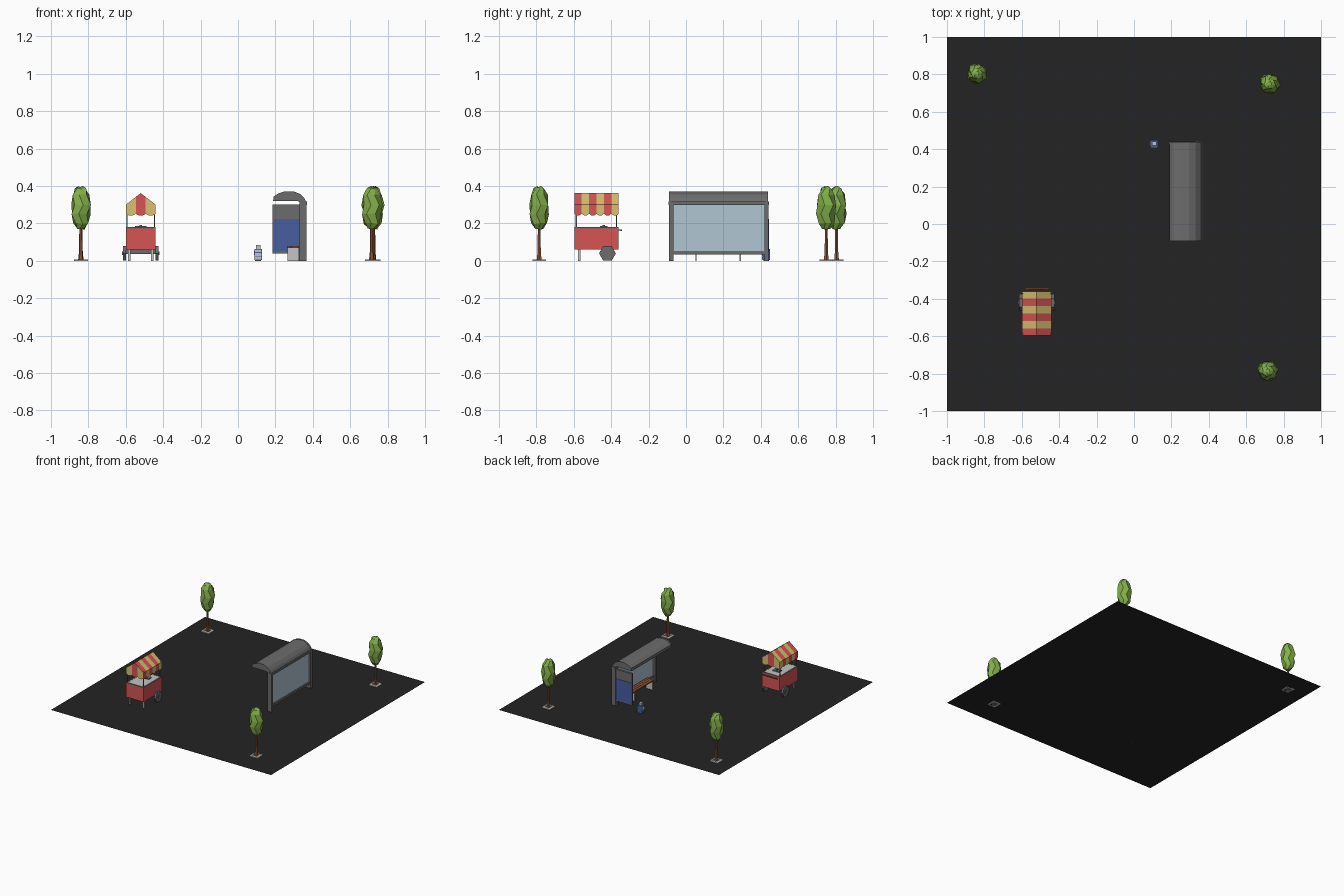
import bpy, bmesh, math, random
from mathutils import Matrix, Vector

if "Cube" in bpy.data.objects:
    bpy.data.objects.remove(bpy.data.objects["Cube"])


def mat(name, r, g, b):
    m = bpy.data.materials.new(name)
    m.diffuse_color = tuple((c / 255 / 12.92 if c < 11 else ((c / 255 + 0.055) / 1.055) ** 2.4)
                            for c in (r, g, b)) + (1,)
    m.use_nodes = True
    m.node_tree.nodes["Principled BSDF"].inputs["Base Color"].default_value = m.diffuse_color
    return m


ASPHALT = mat("asphalt", 36, 36, 36)
METAL = mat("grey metal", 108, 108, 108)
LIGHT = mat("light grey", 196, 196, 196)
GLASS = mat("pale glass", 176, 198, 210)
BLUE = mat("poster blue", 70, 94, 160)
RED = mat("cart red", 214, 84, 84)
YELLOW = mat("awning yellow", 218, 192, 112)
GREEN = mat("leaf green", 132, 176, 74)
BROWN = mat("wood brown", 150, 88, 52)


def make(name, verts, faces, mats, idx=None, fix=True):
    me = bpy.data.meshes.new(name)
    me.from_pydata([tuple(v) for v in verts], [], faces)
    for m in mats:
        me.materials.append(m)
    if idx:
        for p, i in zip(me.polygons, idx):
            p.material_index = i
    if fix:
        bm = bmesh.new()
        bm.from_mesh(me)
        bmesh.ops.recalc_face_normals(bm, faces=bm.faces)
        bm.to_mesh(me)
        bm.free()
    ob = bpy.data.objects.new(name, me)
    bpy.context.collection.objects.link(ob)
    return ob


def box(name, x0, x1, y0, y1, z0, z1, m):
    v = [(x, y, z) for x in (x0, x1) for y in (y0, y1) for z in (z0, z1)]
    f = [(0, 1, 3, 2), (4, 6, 7, 5), (0, 4, 5, 1), (2, 3, 7, 6), (0, 2, 6, 4), (1, 5, 7, 3)]
    return make(name, v, f, [m])


def loft(name, rings, m):
    """Closed skin through rings of equal length."""
    n = len(rings[0])
    v = [p for r in rings for p in r]
    f = [(k * n + i, k * n + (i + 1) % n, (k + 1) * n + (i + 1) % n, (k + 1) * n + i)
         for k in range(len(rings) - 1) for i in range(n)]
    f += [tuple(range(n))[::-1], tuple(range(len(v) - n, len(v)))]
    return make(name, v, f, [m])


def disc(cx, cy, z, r, n, turn=0):
    return [(cx + r * math.cos(turn + math.tau * i / n), cy + r * math.sin(turn + math.tau * i / n), z)
            for i in range(n)]


# ground
make("ground", [(-1, -1, 0), (1, -1, 0), (1, 1, 0), (-1, 1, 0)], [(0, 1, 2, 3)], [ASPHALT], fix=False)

# trees: pit frame, grate, flared trunk, faceted crown
CROWN = [(0.172, 0.022), (0.2, 0.043), (0.25, 0.053), (0.3, 0.056), (0.355, 0.047), (0.385, 0.03), (0.396, 0.012)]
for k, (tx, ty) in enumerate([(-0.84, 0.805), (0.725, 0.75), (0.715, -0.785)]):
    random.seed(4)
    s = 0.037
    for d in (-1, 1):
        a, b = sorted((d * s, d * (s - 0.014)))
        box("tree_pit_side", tx + a, tx + b, ty - s, ty + s, 0, 0.006, LIGHT)
        box("tree_pit_end", tx - s + 0.014, tx + s - 0.014, ty + a, ty + b, 0, 0.006, LIGHT)
    box("tree_grate", tx - 0.023, tx + 0.023, ty - 0.023, ty + 0.023, 0, 0.004, METAL)
    loft("trunk", [disc(tx, ty, z, r, 6) for z, r in ((0, 0.015), (0.05, 0.010), (0.2, 0.008))], BROWN)
    rings = []
    for i, (z, r) in enumerate(CROWN):
        ring = disc(tx, ty, z, r, 7, 0.45 * (i % 2) + 0.3 * k)
        rings.append([(tx + (x - tx) * q, ty + (y - ty) * q, z + random.uniform(-0.004, 0.004))
                      for x, y, _ in ring for q in [random.uniform(0.9, 1.06)]])
    loft("tree_crown", rings, GREEN)

# bus shelter: back posts and rails
for y in (-0.09, 0.42):
    box("shelter_post", 0.33, 0.366, y, y + 0.022, 0, 0.315, METAL)
box("shelter_bottom_rail", 0.338, 0.36, -0.07, 0.42, 0.035, 0.052, METAL)
box("shelter_top_rail", 0.332, 0.37, -0.094, 0.445, 0.298, 0.316, METAL)
box("shelter_back_glass", 0.346, 0.352, -0.07, 0.42, 0.052, 0.3, GLASS)

# shelter arched roof
ROOF = [(0.188, 0.32), (0.19, 0.342), (0.215, 0.358), (0.25, 0.37), (0.295, 0.37), (0.33, 0.356),
        (0.352, 0.335), (0.366, 0.31), (0.335, 0.31), (0.32, 0.32)]
loft("shelter_roof", [[(x, y, z) for x, z in ROOF] for y in (-0.086, 0.425)], METAL)
for y in (-0.091, 0.425):
    loft("shelter_roof_rib", [[(x + 0.001, yy, z + 0.002) for x, z in ROOF] for yy in (y, y + 0.014)], METAL)

# shelter side poster panel
box("poster_frame", 0.185, 0.33, 0.422, 0.44, 0.04, 0.3, METAL)
for y in (0.419, 0.44):
    box("poster", 0.191, 0.328, y, y + 0.003, 0.05, 0.224, BLUE)
box("poster_post", 0.32, 0.335, 0.422, 0.44, 0, 0.3, METAL)

# bench with slatted seat
for y in (0.05, 0.287):
    box("bench_leg", 0.264, 0.325, y, y + 0.007, 0, 0.072, LIGHT)
for i in range(3):
    box("bench_slat", 0.263 + i * 0.0215, 0.282 + i * 0.0215, 0.035, 0.31, 0.07, 0.08, BROWN)

# paper dispenser
box("dispenser_body", 0.087, 0.129, 0.41, 0.45, 0.004, 0.064, BLUE)
box("dispenser_foot", 0.092, 0.124, 0.415, 0.445, 0, 0.004, METAL)
box("dispenser_coin_box", 0.097, 0.119, 0.419, 0.441, 0.064, 0.084, LIGHT)
for z in (0.008, 0.027, 0.046):
    box("dispenser_front_panel", 0.091, 0.125, 0.407, 0.41, z, z + 0.014, LIGHT)
box("dispenser_window", 0.085, 0.087, 0.416, 0.444, 0.03, 0.056, LIGHT)

# food cart body, counter and goods
CX, X0, X1, Y0, Y1 = -0.52, -0.6, -0.44, -0.597, -0.36
box("cart_body", X0, X1, Y0, Y1, 0.06, 0.174, RED)
box("cart_counter", X0 + 0.012, X1 - 0.012, Y0 + 0.012, Y1 - 0.012, 0.174, 0.179, LIGHT)
for x in (X0, X1 - 0.012):
    box("counter_rim_side", x, x + 0.012, Y0, Y1, 0.174, 0.18, METAL)
for y in (Y0, Y1 - 0.012):
    box("counter_rim_end", X0 + 0.012, X1 - 0.012, y, y + 0.012, 0.174, 0.18, METAL)
box("counter_lid", CX - 0.03, CX + 0.03, -0.46, -0.42, 0.179, 0.185, METAL)
box("lid_knob", CX - 0.006, CX + 0.006, -0.446, -0.434, 0.185, 0.191, METAL)

# cart legs, wheels, awning poles and handle brackets, mirrored about the cart centre
for s in (-1, 1):
    def side(name, a, b, y0, y1, z0, z1, m):
        x0, x1 = sorted((CX + s * a, CX + s * b))
        box(name, x0, x1, y0, y1, z0, z1, m)
    side("cart_leg", 0.055, 0.068, -0.578, -0.565, 0, 0.06, LIGHT)
    for y in (-0.59, -0.374):
        side("awning_pole", 0.07, 0.076, y, y + 0.006, 0.178, 0.305, METAL)
    side("handle_bracket", 0.05, 0.056, -0.36, -0.344, 0.161, 0.167, METAL)
    rings = [[(CX + s * a, -0.42 + r * math.cos(math.tau * i / 6), 0.04 + r * math.sin(math.tau * i / 6))
              for i in range(6)] for a, r in ((0.08, 0.045), (0.095, 0.045))]
    loft("cart_wheel", rings, METAL)
    side("wheel_hub", 0.094, 0.099, -0.43, -0.41, 0.03, 0.05, METAL)
box("wheel_axle", X0, X1, -0.425, -0.415, 0.036, 0.06, METAL)
box("cart_handle", CX - 0.066, CX + 0.066, -0.35, -0.343, 0.16, 0.168, BROWN)

# striped awning: sloped strips with scalloped valances
V, F, I = [], [], []


def poly(pts, i):
    F.append(tuple(range(len(V), len(V) + len(pts))))
    V.extend(pts)
    I.append(i)


EAVE, RIDGE, LOW, TIP = 0.3, 0.362, 0.252, 0.243
w = (Y1 - Y0) / 6
for k in range(6):
    a, b = Y0 + k * w, Y0 + (k + 1) * w
    for s, x in ((-1, X0), (1, X1)):
        roof = [(x, a, EAVE), (x, b, EAVE), (CX, b, RIDGE), (CX, a, RIDGE)]
        skirt = [(x, a, LOW), (x, a + w * 0.3, TIP), (x, b - w * 0.3, TIP), (x, b, LOW), (x, b, EAVE), (x, a, EAVE)]
        for pts in (roof, skirt):
            poly(pts if s > 0 else pts[::-1], k % 2)
# gable ends in three stripes
g = (X1 - X0) / 3
for y in (Y0, Y1):
    for k in range(3):
        a, b = X0 + k * g, X0 + (k + 1) * g

        def top(x):
            return (x, y, RIDGE - (RIDGE - EAVE) * abs(x - CX) / (X1 - CX))
        pts = [(a, y, LOW), (a + g * 0.3, y, TIP), (b - g * 0.3, y, TIP), (b, y, LOW), top(b)]
        pts += ([top(CX)] if k == 1 else []) + [top(a)]
        poly(pts if y == Y0 else pts[::-1], (k + 1) % 2)
make("awning", V, F, [RED, YELLOW], I, fix=False)
